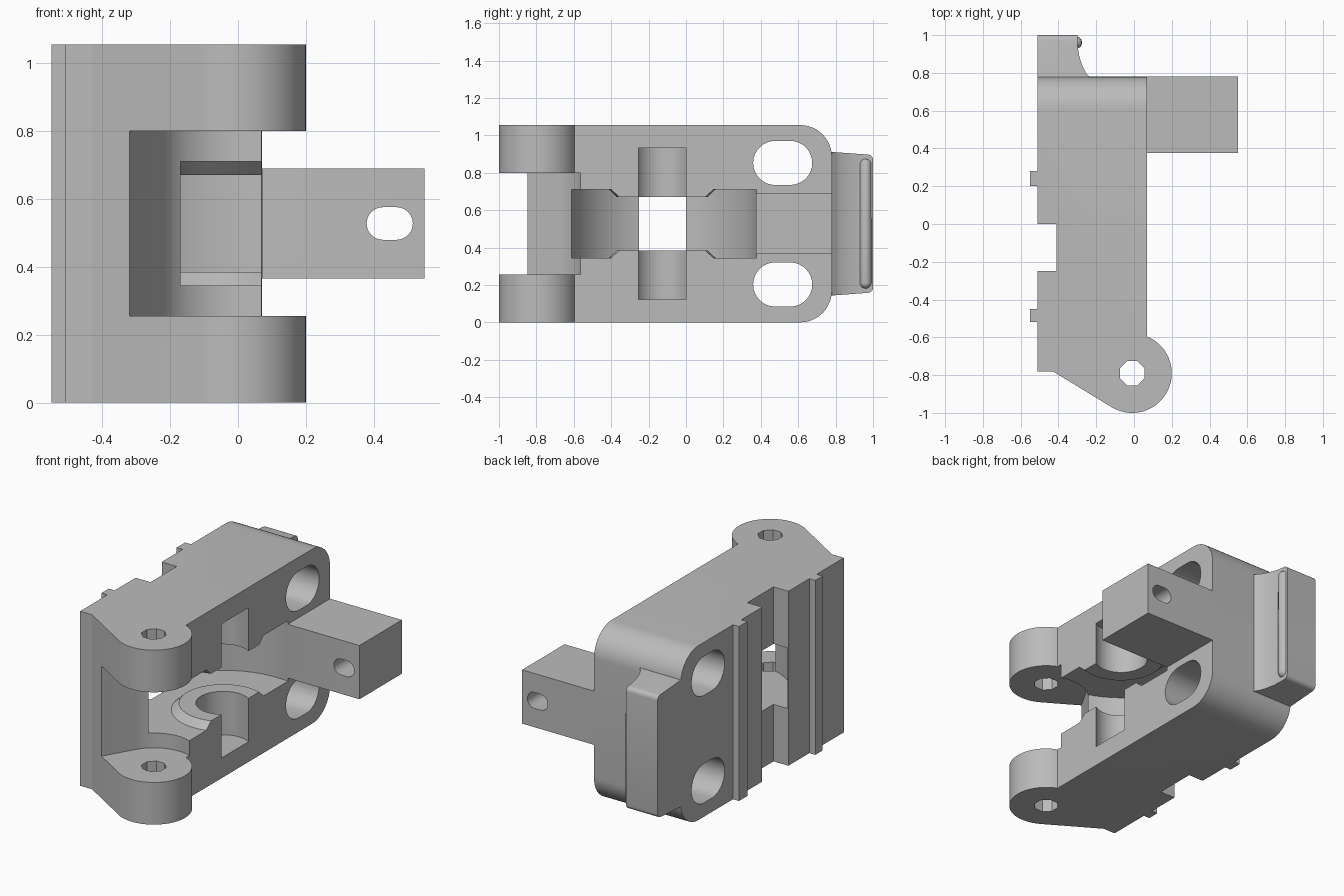
import bpy, bmesh
from math import cos, sin, pi, radians
from mathutils import Vector

cube = bpy.data.objects.get("Cube")
if cube:
    bpy.data.objects.remove(cube, do_unlink=True)

grey = bpy.data.materials.new("plain_grey")
grey.use_nodes = True
GREY = (0.5, 0.5, 0.5, 1)
grey.diffuse_color = GREY
grey.node_tree.nodes["Principled BSDF"].inputs["Base Color"].default_value = GREY


def finish(name, bm):
    bmesh.ops.recalc_face_normals(bm, faces=bm.faces)
    mesh = bpy.data.meshes.new(name)
    bm.to_mesh(mesh)
    bm.free()
    mesh.materials.append(grey)
    obj = bpy.data.objects.new(name, mesh)
    bpy.context.collection.objects.link(obj)
    return obj


def prism_mesh(points, axis, low, high):
    """Extrude a 2D outline along x (outline y,z), y (x,z) or z (x,y)."""
    bm = bmesh.new()
    verts = []
    for a, b in points:
        co = [a, b]
        co.insert("xyz".index(axis), low)
        verts.append(bm.verts.new(co))
    face = bm.faces.new(verts)
    out = bmesh.ops.extrude_face_region(bm, geom=[face])
    shift = Vector([high - low if c == axis else 0 for c in "xyz"])
    bmesh.ops.translate(bm, vec=shift, verts=[v for v in out["geom"] if isinstance(v, bmesh.types.BMVert)])
    return bm


def prism(name, points, axis, low, high):
    return finish(name, prism_mesh(points, axis, low, high))


def arc(cx, cy, r, start, end, steps):
    angles = [radians(start + (end - start) * i / steps) for i in range(steps + 1)]
    return [(cx + r * cos(a), cy + r * sin(a)) for a in angles]


def stadium(cx, cy, half, r):
    return arc(cx + half, cy, r, -90, 90, 16) + arc(cx - half, cy, r, 90, 270, 16)


def box(x0, x1, y0, y1):
    return [(x0, y0), (x1, y0), (x1, y1), (x0, y1)]


def activate(obj):
    bpy.ops.object.select_all(action='DESELECT')
    obj.select_set(True)
    bpy.context.view_layer.objects.active = obj


def cut(obj, cutter):
    activate(obj)
    mod = obj.modifiers.new("cut", 'BOOLEAN')
    mod.operation, mod.solver, mod.object = 'DIFFERENCE', 'EXACT', cutter
    bpy.ops.object.modifier_apply(modifier=mod.name)
    cutter.hide_render = True


HEIGHT, MID = 1.055, 0.5275
BACK, FACE = -0.51, 0.07
HX, HY = -0.01, -0.79      # hinge axis
CX, CY = -0.01, -0.127     # pocket axis

# Body outline: hinge ears, ribs and groove, all in one plan profile
outline = [(BACK, -0.78), (-0.43, -0.78)] + arc(HX, HY, 0.21, 240, 428, 40)
outline += [(FACE, 0.78), (BACK, 0.78)]
for y0, y1, x in ((0.2, 0.28, -0.55), (-0.25, 0, -0.41), (-0.52, -0.45, -0.55)):
    outline += [(BACK, y1), (x, y1), (x, y0), (BACK, y0)]
bm = prism_mesh(outline, 'z', 0, HEIGHT)
ends = [e for e in bm.edges if all(v.co.y > 0.77 for v in e.verts)
        and abs(e.verts[0].co.z - e.verts[1].co.z) < 0.01]
bmesh.ops.bevel(bm, geom=ends, offset=0.17, segments=12, profile=0.5, affect='EDGES')
body = finish("body", bm)

# Side arm with an oval cross hole
arm = prism("side_arm", box(FACE, 0.55, 0.375, 0.78), 'z', 0.365, 0.69)
cut(arm, prism("arm_hole_cutter", stadium(0.447, MID, 0.02, 0.048), 'y', 0.2, 1))

# Gap between the hinge ears, and the hinge pin hole
gap = [(-0.47, -1.11)] + arc(HX, HY, 0.24, 150, 0, 32) + [(0.23, -1.11)]
cut(body, prism("hinge_gap_cutter", gap, 'z', 0.255, 0.80))
cut(body, prism("pin_hole_cutter", arc(HX, HY, 0.07, 22.5, 337.5, 7), 'z', -0.1, 1.2))

# Oval mounting holes
for side in (-1, 1):
    cut(body, prism("mount_hole_cutter", stadium(0.517, MID + side * 0.325, 0.04, 0.118), 'x', -1, 1))

# Turned cavity: wide disc, chamfered bosses, deep centre pocket
half = [(0, 0.405), (0.15, 0.405), (0.15, 0.1425), (0.242, 0.1425), (0.285, 0.183), (0.51, 0.183)]
profile = [(r, MID - h) for r, h in half] + [(r, MID + h) for r, h in reversed(half)]
bm = bmesh.new()
verts = [bm.verts.new((CX + r, CY, z)) for r, z in profile]
edges = [bm.edges.new(pair) for pair in zip(verts, verts[1:])]
bmesh.ops.spin(bm, geom=verts + edges, cent=(CX, CY, 0), axis=(0, 0, 1), angle=2 * pi, steps=64)
bmesh.ops.remove_doubles(bm, verts=bm.verts, dist=0.0005)
cavity = finish("cavity_cutter", bm)
cut(body, cavity)
cut(arm, cavity)

# End lip with a concave inner side, narrowing slightly to its tip
lip_outline = [(BACK, 0.77), (BACK, 1.0), (-0.3, 1.0), (-0.298, 0.94), (-0.29, 0.89),
               (-0.275, 0.84), (-0.255, 0.80), (-0.237, 0.78), (-0.237, 0.77)]
bm = prism_mesh(lip_outline, 'z', 0.143, 0.912)
for v in bm.verts:
    v.co.z = MID + (v.co.z - MID) * (1 - 0.19 * (v.co.y - 0.77))
tips = [e for e in bm.edges if all(v.co.y > 0.99 for v in e.verts)
        and abs(e.verts[0].co.z - e.verts[1].co.z) < 0.01]
bmesh.ops.bevel(bm, geom=tips, offset=0.025, segments=5, profile=0.5, affect='EDGES')
lip = finish("end_lip", bm)

# Rounded bead along the lip
bm = bmesh.new()
bmesh.ops.create_uvsphere(bm, u_segments=24, v_segments=12, radius=0.032)
for v in bm.verts:
    v.co.z += 0.315 if v.co.z > 0 else -0.315
    v.co += Vector((-0.307, 0.96, MID))
bead = finish("lip_bead", bm)

for obj in (body, arm, lip, bead):
    activate(obj)
    bpy.ops.object.shade_smooth_by_angle(angle=radians(30))

# Cutters are no longer needed once applied
for obj in [o for o in bpy.data.objects if "_cutter" in o.name]:
    bpy.data.objects.remove(obj, do_unlink=True)
